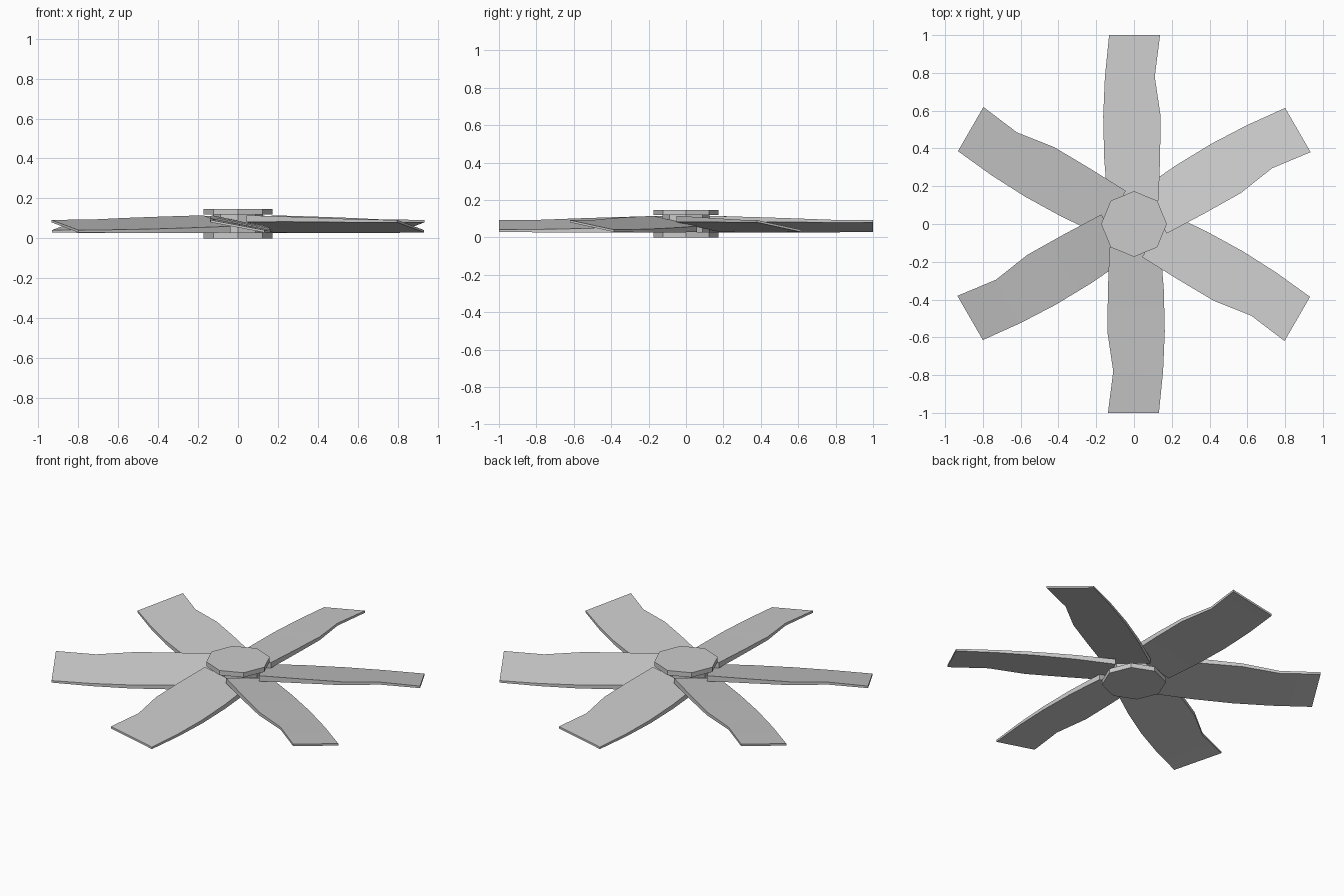
import bpy, math

if "Cube" in bpy.data.objects:
    bpy.data.objects.remove(bpy.data.objects["Cube"])

BLADES = 6


def disc(name, radius, z0, z1):
    # octagonal hub piece with corners on the axes
    bpy.ops.mesh.primitive_cylinder_add(vertices=8, radius=radius, depth=z1 - z0,
                                        location=(0, 0, (z0 + z1) / 2))
    bpy.context.object.name = name


# Hub: two plates joined by a narrower core
disc("hub_bottom_plate", 0.174, 0.0, 0.028)
disc("hub_core", 0.125, 0.02, 0.127)
disc("hub_top_plate", 0.174, 0.119, 0.147)

# Blade stations: distance, low edge x / bottom / top, high edge x / bottom / top
STATIONS = [
    (0.125, -0.140, 0.028, 0.060, 0.130, 0.082, 0.115),
    (0.35, -0.158, 0.027, 0.053, 0.138, 0.083, 0.109),
    (0.57, -0.163, 0.026, 0.047, 0.141, 0.082, 0.102),
    (0.78, -0.154, 0.027, 0.043, 0.110, 0.079, 0.094),
    (1.00, -0.132, 0.029, 0.041, 0.138, 0.080, 0.092),
]


def blade_mesh():
    verts, faces = [], []
    for y, xl, lb, lt, xh, hb, ht in STATIONS:
        verts += [(xl, y, lb), (xh, y, hb), (xh, y, ht), (xl, y, lt)]
    for s in range(len(STATIONS) - 1):
        a = 4 * s
        for k in range(4):
            n = (k + 1) % 4
            faces.append((a + k, a + 4 + k, a + 4 + n, a + n))
    e = 4 * (len(STATIONS) - 1)
    faces += [(0, 1, 2, 3), (e + 3, e + 2, e + 1, e)]
    mesh = bpy.data.meshes.new("blade")
    mesh.from_pydata(verts, [], faces)
    mesh.update()
    return mesh


# Six pitched blades around the hub
mesh = blade_mesh()
for i in range(BLADES):
    ob = bpy.data.objects.new(f"blade_{i + 1}", mesh)
    ob.rotation_euler.z = i * math.tau / BLADES
    bpy.context.collection.objects.link(ob)

# Soft shading along the blade twist, crisp rims
bpy.ops.object.select_all(action='DESELECT')
first = bpy.data.objects["blade_1"]
first.select_set(True)
bpy.context.view_layer.objects.active = first
bpy.ops.object.shade_smooth_by_angle(angle=math.radians(30))
